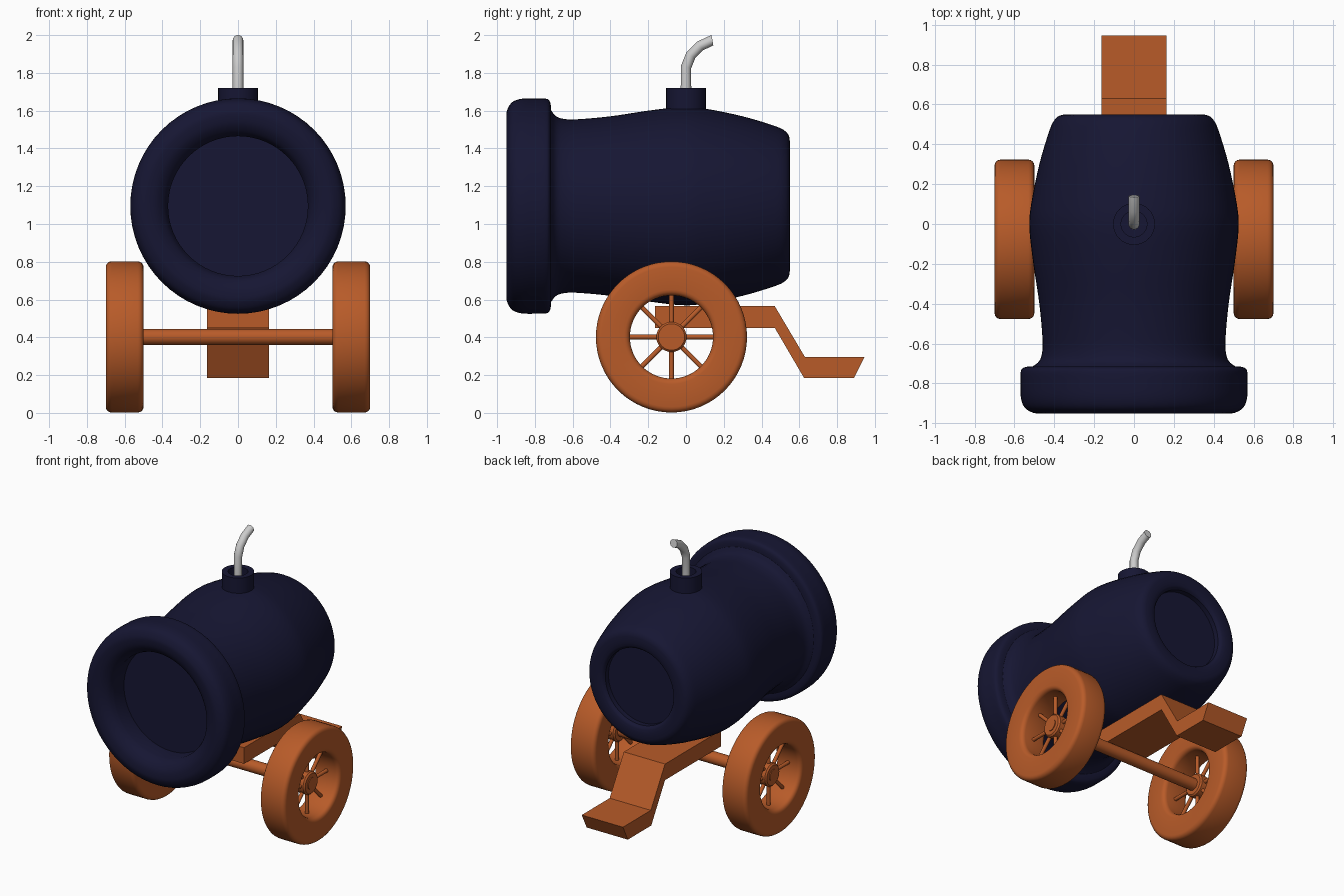
import bpy, bmesh
from math import pi, cos, sin, radians
from mathutils import Vector, Matrix

if "Cube" in bpy.data.objects:
    bpy.data.objects.remove(bpy.data.objects["Cube"])


def material(name, rgb):
    m = bpy.data.materials.new(name)
    m.diffuse_color = (*rgb, 1)
    m.use_nodes = True
    m.node_tree.nodes["Principled BSDF"].inputs["Base Color"].default_value = m.diffuse_color
    return m


NAVY = material("navy_iron", (0.008, 0.008, 0.033))
WOOD = material("orange_wood", (0.48, 0.105, 0.022))
AXIS = {"X": Matrix.Rotation(pi / 2, 4, "Y"),
        "Y": Matrix.Rotation(-pi / 2, 4, "X"),
        "Z": Matrix.Identity(4)}


def finish(bm, name, mat, smooth=True):
    bmesh.ops.recalc_face_normals(bm, faces=bm.faces)
    me = bpy.data.meshes.new(name)
    bm.to_mesh(me)
    bm.free()
    ob = bpy.data.objects.new(name, me)
    bpy.context.collection.objects.link(ob)
    if mat:
        me.materials.append(mat)
    if smooth:
        bpy.ops.object.select_all(action="DESELECT")
        ob.select_set(True)
        bpy.context.view_layer.objects.active = ob
        bpy.ops.object.shade_smooth_by_angle(angle=radians(35))
    return ob


def spline(pts, n=4):
    """Catmull-Rom curve through 2D points."""
    p = [Vector(q) for q in pts]
    p = [2 * p[0] - p[1]] + p + [2 * p[-1] - p[-2]]
    out = []
    for a, b, c, d in zip(p, p[1:], p[2:], p[3:]):
        for i in range(n):
            t = i / n
            out.append(0.5 * (2 * b + (c - a) * t + (2 * a - 5 * b + 4 * c - d) * t * t
                              + (3 * b - a - 3 * c + d) * t ** 3))
    return [tuple(v) for v in out] + [tuple(pts[-1])]


def lathe(name, profile, axis, loc, mat, segs=64, closed=False):
    """Revolve (distance along axis, radius) points."""
    bm = bmesh.new()
    mx = Matrix.Translation(loc) @ AXIS[axis]
    rings = []
    for h, r in profile:
        count = segs if r > 1e-5 else 1
        rings.append([bm.verts.new(mx @ Vector((r * cos(2 * pi * i / segs), r * sin(2 * pi * i / segs), h)))
                      for i in range(count)])
    for a, b in zip(rings, rings[1:] + rings[:1] if closed else rings[1:]):
        for i in range(segs):
            quad = [a[i % len(a)], a[(i + 1) % len(a)], b[(i + 1) % len(b)], b[i % len(b)]]
            bm.faces.new(list(dict.fromkeys(quad)))
    return finish(bm, name, mat)


# Barrel: bore, flared muzzle lip, bulging body, recessed breech
bore = [(-0.76, 0), (-0.76, 0.37)]
lip = spline([(-0.87, 0.37), (-0.91, 0.39), (-0.94, 0.43), (-0.95, 0.475), (-0.946, 0.51),
              (-0.92, 0.55), (-0.87, 0.568), (-0.8, 0.57), (-0.74, 0.568), (-0.722, 0.555), (-0.716, 0.535)])
body = spline([(-0.716, 0.51), (-0.69, 0.477), (-0.65, 0.462), (-0.58, 0.459), (-0.4, 0.475), (-0.2, 0.505),
               (-0.02, 0.525), (0.1, 0.516), (0.3, 0.475), (0.47, 0.424), (0.525, 0.397), (0.545, 0.37),
               (0.55, 0.34)])
breech = spline([(0.55, 0.31), (0.543, 0.285), (0.525, 0.27)]) + [(0.49, 0.27), (0.49, 0)]
lathe("barrel", bore + lip + body + breech, "Y", (0, 0, 1.095), NAVY)

# Fuse socket on top of the barrel
lathe("fuse_collar", [(1.55, 0), (1.55, 0.105), (1.72, 0.105), (1.72, 0.065), (1.66, 0.065), (1.66, 0)],
      "Z", (0, 0, 0), NAVY, 32)

# Bent fuse, one ring of vertices per bend: y, z, tilt
bm = bmesh.new()
rings = []
for y, z, tilt in [(0, 1.64, 0), (0, 1.83, 10), (0.025, 1.893, 32), (0.075, 1.943, 52), (0.14, 1.973, 80)]:
    mx = Matrix.Translation((0, y, z)) @ Matrix.Rotation(-radians(tilt), 4, "X")
    rings.append([bm.verts.new(mx @ Vector((0.028 * cos(i * pi / 8), 0.028 * sin(i * pi / 8), 0)))
                  for i in range(16)])
for a, b in zip(rings, rings[1:]):
    for i in range(16):
        j = (i + 1) % 16
        bm.faces.new((a[i], a[j], b[j], b[i]))
bm.faces.new(rings[0])
bm.faces.new(rings[-1])
finish(bm, "fuse", None)

# Trail: bent plank under the barrel
side = [(-0.165, 0.565), (0.47, 0.565), (0.63, 0.295), (0.945, 0.295),
        (0.89, 0.185), (0.625, 0.185), (0.47, 0.45), (-0.165, 0.45)]
bm = bmesh.new()
left = [bm.verts.new((-0.163, y, z)) for y, z in side]
right = [bm.verts.new((0.163, y, z)) for y, z in side]
bm.faces.new(left)
bm.faces.new(right)
for i in range(8):
    j = (i + 1) % 8
    bm.faces.new((left[i], left[j], right[j], right[i]))
finish(bm, "trail", WOOD, False)

# Axle
WY, WZ = -0.077, 0.402
lathe("axle", [(-0.64, 0), (-0.64, 0.042), (0.64, 0.042), (0.64, 0)], "X", (0, WY, WZ), WOOD, 32)

# Wheels: rounded rim, hub and eight spokes
rim = []
for h, r, start in [(-0.07, 0.25, 270), (-0.07, 0.37, 180), (0.07, 0.37, 90), (0.07, 0.25, 0)]:
    for k in range(5):
        a = radians(start - k * 22.5)
        rim.append((h + 0.03 * cos(a), r + 0.03 * sin(a)))
hub = [(-0.035, 0), (-0.035, 0.07), (-0.025, 0.08), (0.025, 0.08), (0.035, 0.07), (0.035, 0)]
for label, x in (("left", -0.6), ("right", 0.6)):
    lathe(label + "_wheel_rim", rim, "X", (x, WY, WZ), WOOD, closed=True)
    lathe(label + "_wheel_hub", hub, "X", (x, WY, WZ), WOOD, 32)
    bm = bmesh.new()
    for k in range(8):
        mx = (Matrix.Translation((x, WY, WZ)) @ Matrix.Rotation(k * pi / 4, 4, "X")
              @ Matrix.Translation((0, 0, 0.15)))
        bmesh.ops.create_cone(bm, cap_ends=True, segments=12, radius1=0.013, radius2=0.013,
                              depth=0.17, matrix=mx)
    finish(bm, label + "_wheel_spokes", WOOD)
